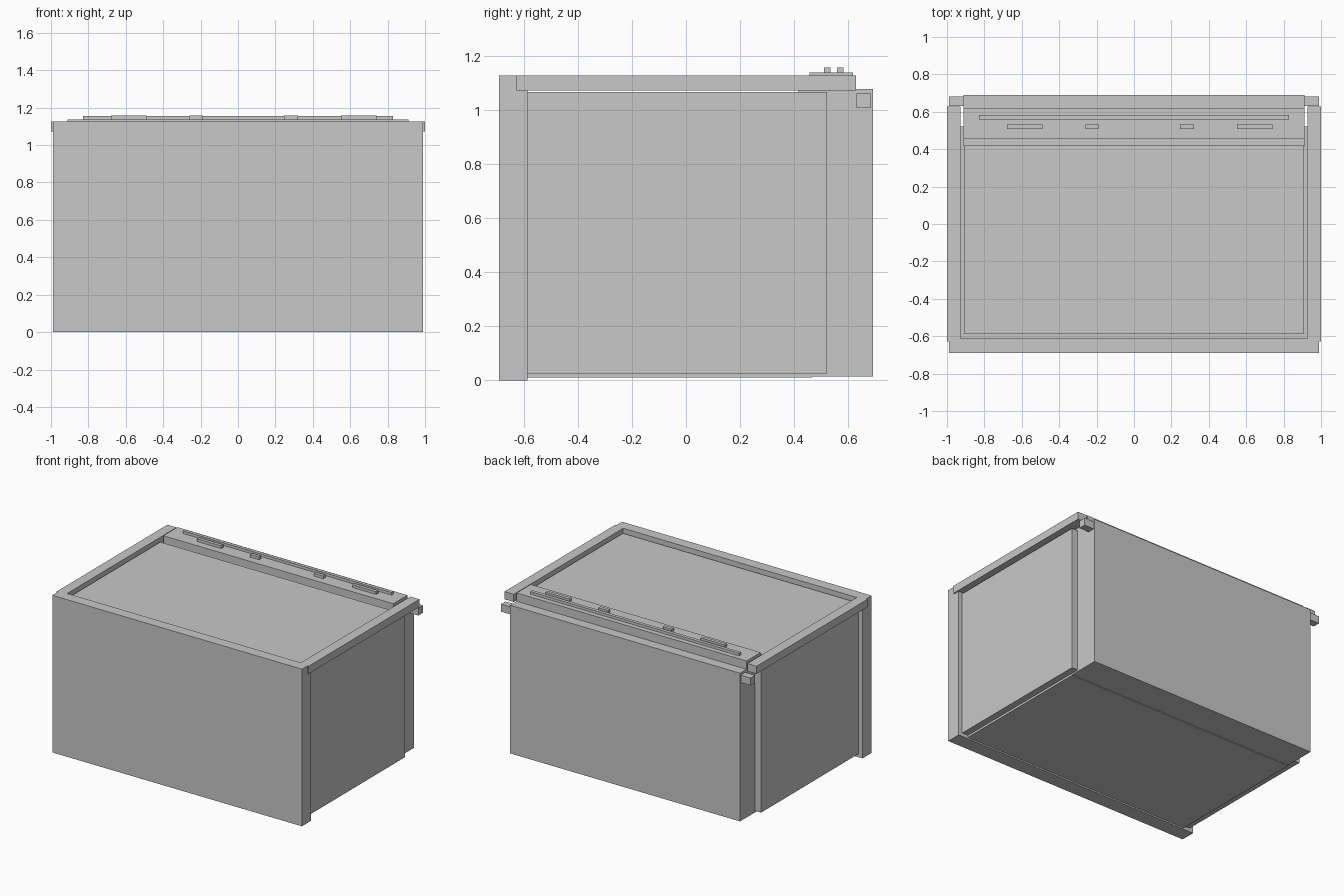
import bpy
import bmesh
from mathutils import Vector

default = bpy.data.objects.get("Cube")
if default:
    bpy.data.objects.remove(default, do_unlink=True)

# One plain grey for the whole cabinet
grey = bpy.data.materials.new("plain_grey")
grey.use_nodes = True
colour = (0.58, 0.58, 0.58, 1)
grey.diffuse_color = colour
grey.node_tree.nodes["Principled BSDF"].inputs["Base Color"].default_value = colour


def box(name, x, y, z):
    """Axis-aligned box from (low, high) ranges."""
    low, high = Vector((x[0], y[0], z[0])), Vector((x[1], y[1], z[1]))
    bm = bmesh.new()
    bmesh.ops.create_cube(bm, size=1)
    for v in bm.verts:
        v.co = Vector([l if c < 0 else h for c, l, h in zip(v.co, low, high)])
    mesh = bpy.data.meshes.new(name)
    bm.to_mesh(mesh)
    bm.free()
    mesh.materials.append(grey)
    obj = bpy.data.objects.new(name, mesh)
    bpy.context.collection.objects.link(obj)


def pair(name, x, y, z):
    """A left part and its mirror image on the right."""
    box("left_" + name, x, y, z)
    box("right_" + name, (-x[1], -x[0]), y, z)


def wide(name, half, y, z):
    """A part centred across the width."""
    box(name, (-half, half), y, z)


# Main body and rear block
wide("body", 0.912, (-0.585, 0.42), (0.012, 1.063))
wide("rear_block", 0.912, (0.415, 0.69), (0.014, 1.077))
wide("base_plate", 0.912, (-0.585, 0.465), (0.01, 0.03))

# Top plate, sitting just below the rim
wide("top_plate", 0.91, (-0.585, 0.42), (1.072, 1.106))

# Front panel with a narrower rim on top
wide("front_panel", 0.99, (-0.69, -0.585), (0, 1.072))
wide("front_rim", 0.99, (-0.69, -0.612), (1.072, 1.127))

# Side panels, floating top rails and rear brackets
pair("side_panel", (0.912, 0.96), (-0.585, 0.52), (0.025, 1.065))
pair("top_rail", (0.927, 1.0), (-0.627, 0.628), (1.072, 1.127))
pair("rear_bracket", (0.912, 0.99), (0.63, 0.682), (1.007, 1.06))

# Rear control bar with a long strip and small tabs
wide("control_bar", 0.912, (0.457, 0.617), (1.077, 1.137))
wide("control_strip", 0.828, (0.558, 0.582), (1.137, 1.156))
tabs = [(-0.68, -0.49), (-0.26, -0.19), (0.245, 0.32), (0.55, 0.74)]
for i, span in enumerate(tabs):
    box(f"control_tab_{i + 1}", span, (0.509, 0.533), (1.137, 1.157))
